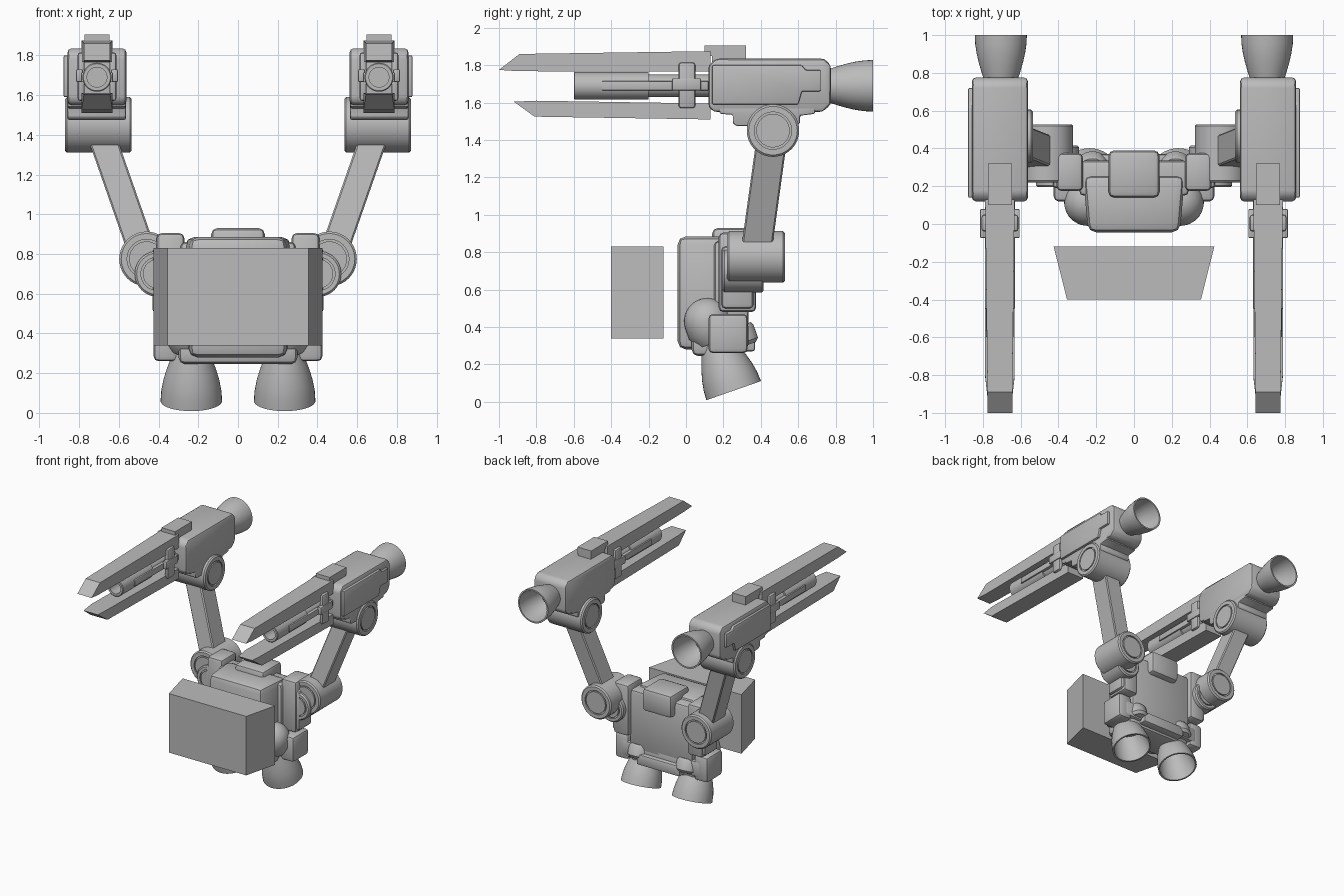
import bpy, bmesh, math
from mathutils import Vector, Matrix

cube = bpy.data.objects.get("Cube")
if cube:
    bpy.data.objects.remove(cube, do_unlink=True)

grey = bpy.data.materials.new("plain_grey")
grey.use_nodes = True
grey.diffuse_color = (0.5, 0.5, 0.5, 1)
grey.node_tree.nodes["Principled BSDF"].inputs["Base Color"].default_value = (0.5, 0.5, 0.5, 1)


def finish(name, bm, pair, bevel=0.0, segments=2):
    """Bevel, shade and link a mesh; paired parts are mirrored across x = 0."""
    bmesh.ops.recalc_face_normals(bm, faces=bm.faces)
    if bevel:
        sharp = [e for e in bm.edges if e.calc_face_angle(0) > 0.5]
        bmesh.ops.bevel(bm, geom=sharp, offset=bevel, segments=segments,
                        affect='EDGES', profile=0.5, clamp_overlap=True)
    mesh = bpy.data.meshes.new(name)
    bm.to_mesh(mesh)
    bm.free()
    mesh.materials.append(grey)
    ob = bpy.data.objects.new(name, mesh)
    bpy.context.collection.objects.link(ob)
    bpy.ops.object.select_all(action='DESELECT')
    bpy.context.view_layer.objects.active = ob
    ob.select_set(True)
    bpy.ops.object.shade_smooth_by_angle(angle=math.radians(32))
    if pair:
        mod = ob.modifiers.new("Mirror", 'MIRROR')
        mod.use_mirror_merge = False
    return ob


def box(name, x, y, z, pair=False, bevel=0.0, front=1.0, segments=2):
    """Box from ranges; front scales the width of the -y end."""
    bm = bmesh.new()
    bmesh.ops.create_cube(bm, size=1)
    cx = sum(x) / 2
    for v in bm.verts:
        k = front if v.co.y < 0 else 1
        v.co = Vector((cx + v.co.x * (x[1] - x[0]) * k,
                       sum(y) / 2 + v.co.y * (y[1] - y[0]),
                       sum(z) / 2 + v.co.z * (z[1] - z[0])))
    return finish(name, bm, pair, bevel, segments)


def profile(name, pts, x, pair=True, bevel=0.0):
    """Side outline of (y, z) points extruded over the x range."""
    bm = bmesh.new()
    rings = [[bm.verts.new((cx, p[0], p[1])) for p in pts] for cx in x]
    bm.faces.new(rings[0])
    bm.faces.new(rings[1])
    for i in range(len(pts)):
        j = (i + 1) % len(pts)
        bm.faces.new((rings[0][i], rings[0][j], rings[1][j], rings[1][i]))
    return finish(name, bm, pair, bevel)


def lathe(name, start, axis, pts, pair=True, sides=40):
    """Revolve (radius, distance) points around an axis."""
    bm = bmesh.new()
    turn = Vector((0, 0, 1)).rotation_difference(Vector(axis)).to_matrix()
    rings = []
    for r, d in pts:
        if r == 0:
            rings.append([bm.verts.new(turn @ Vector((0, 0, d)) + Vector(start))])
            continue
        rings.append([bm.verts.new(turn @ Vector((r * math.cos(a), r * math.sin(a), d)) + Vector(start))
                      for a in (math.tau * i / sides for i in range(sides))])
    for a, b in zip(rings, rings[1:]):
        for i in range(sides):
            j = (i + 1) % sides
            quad = [a[i % len(a)], a[j % len(a)], b[j % len(b)], b[i % len(b)]]
            bm.faces.new(list(dict.fromkeys(quad)))
    return finish(name, bm, pair)


def drum(name, start, axis, r, length):
    """Joint cylinder with a recessed cap ring at both ends."""
    c, g, q = 0.01, 0.012, r * 0.64
    pts = [(0, 0), (q, 0), (q, g), (q + c, g), (q + c, 0), (r - c, 0), (r, c)]
    return lathe(name, start, axis, pts + [(a, length - d) for a, d in reversed(pts)])


def bell(name, start, axis, r0, r1, length):
    """Hollow thruster bell with a flared profile."""
    outer = [(r0 + (r1 - r0) * math.sin(t * math.pi / 2), length * t) for t in (0, .2, .4, .6, .8, 1)]
    inner = [(r - 0.012, d) for r, d in reversed(outer)]
    return lathe(name, start, axis, [(0, 0)] + outer + inner + [(0, 0.01)])


# Front block and torso
box("front_block", (-.425, .425), (-.40, -.12), (.34, .83), front=.835)
box("chest", (-.27, .27), (-.045, .26), (.28, .885), bevel=.045, front=.9)
box("back_plate", (-.29, .29), (.15, .335), (.36, .86), bevel=.025)
box("top_cap", (-.135, .135), (.14, .39), (.74, .93), bevel=.03)
box("waist", (-.3, .3), (.03, .31), (.245, .38), bevel=.035)
box("rear_bar", (-.2, .2), (.25, .37), (.27, .36), bevel=.015)
box("rear_belt", (-.36, .36), (.18, .335), (.29, .42), bevel=.02)

# Shoulder and hip blocks
box("shoulder_block", (.27, .41), (.175, .375), (.48, .905), True, .025)
box("shoulder_pad", (.29, .43), (.19, .36), (.50, .83), True, .02)
box("hip_block", (.30, .425), (.12, .33), (.26, .47), True, .025)

# Lower thrusters on tilted housings
down = Vector((0, .33, -.945)).normalized()
bell("lower_thruster", Vector((.235, .255, .06)) - down * .27, down, .085, .155, .27)
dome = [(.125 * math.sin(a), -.125 * math.cos(a)) for a in (i * math.pi / 16 for i in range(9))]
lathe("thruster_housing", (.245, .115, .43), down, dome + [(.125, .06), (.09, .12), (0, .12)])
lathe("thruster_collar", (.22, .27, .40), down, [(0, 0), (.08, 0), (.09, .02), (.09, .09), (.07, .11), (0, .11)])

# Arm joints and struts
drum("shoulder_inner_joint", (.405, .195, .70), (0, 1, 0), .115, .22)
drum("shoulder_outer_joint", (.46, .22, .775), (0, 1, 0), .138, .308)
low, high = Vector((.472, .372, .78)), Vector((.706, .465, 1.45))
bm = bmesh.new()
bmesh.ops.create_cube(bm, size=1)
for v in bm.verts:
    end = high if v.co.z > 0 else low
    v.co = end + Vector((v.co.x * .148, v.co.y * .165, 0))
finish("arm_strut", bm, True, .008, 1)
drum("gun_joint", (.535, .465, 1.45), (1, 0, 0), .14, .335)

# Gun body
GX = .71
body = [(.12, 1.575), (.15, 1.55), (.73, 1.55), (.775, 1.59), (.775, 1.80), (.74, 1.835), (.16, 1.835), (.12, 1.80)]
profile("gun_body", body, (GX - .148, GX + .148), bevel=.022)
step = [(.25, 1.49), (.27, 1.475), (.59, 1.475), (.61, 1.49), (.61, 1.53), (.69, 1.54), (.69, 1.60), (.18, 1.60), (.18, 1.54), (.25, 1.535)]
profile("gun_mount", step, (GX - .145, GX + .148), bevel=.008)
panel = [(.14, 1.59), (.60, 1.59), (.62, 1.66), (.72, 1.66), (.72, 1.775), (.64, 1.775), (.62, 1.80), (.14, 1.80)]
profile("gun_side_panel", panel, (GX + .13, GX + .168), bevel=.007)
bell("gun_exhaust", (GX - .005, .765, 1.69), (0, 1, 0), .09, .138, .235)

# Barrel with a bracket and side strips
lathe("barrel", (GX, .13, 1.69), (0, -1, 0),
      [(0, 0), (.06, 0), (.06, .33), (.073, .33), (.073, .725), (.068, .73), (.05, .73), (.05, .62), (0, .62)])
for side in (-1, 1):
    edge = sorted((GX + side * .05, GX + side * .08))
    box("barrel_strip", edge, (-.45, .12), (1.665, 1.715), True, .005)
    plate = sorted((GX + side * .062, GX + side * .098))
    box("barrel_bracket", plate, (-.04, .05), (1.57, 1.815), True, .015)
    tab = sorted((GX + side * .07, GX + side * .105))
    box("bracket_tab", tab, (-.075, .08), (1.665, 1.73), True, .008)

# Upper and lower rails with pointed ends
upper = [(-1, 1.775), (-.89, 1.86), (.13, 1.875), (.13, 1.765), (-.9, 1.768)]
lower = [(-.92, 1.605), (-.81, 1.525), (.13, 1.51), (.13, 1.595), (-.8, 1.61)]
for name, pts in (("upper_rail", upper), ("lower_rail", lower)):
    rail = profile(name, pts, (GX - .078, GX + .078))
    for v in rail.data.vertices:
        if v.co.y < -.85:
            v.co.x = GX + (v.co.x - GX) * .84
box("sight_base", (GX - .06, GX + .06), (.14, .32), (1.80, 1.88), True)
box("sight", (GX - .063, GX + .063), (.10, .32), (1.85, 1.905), True)
